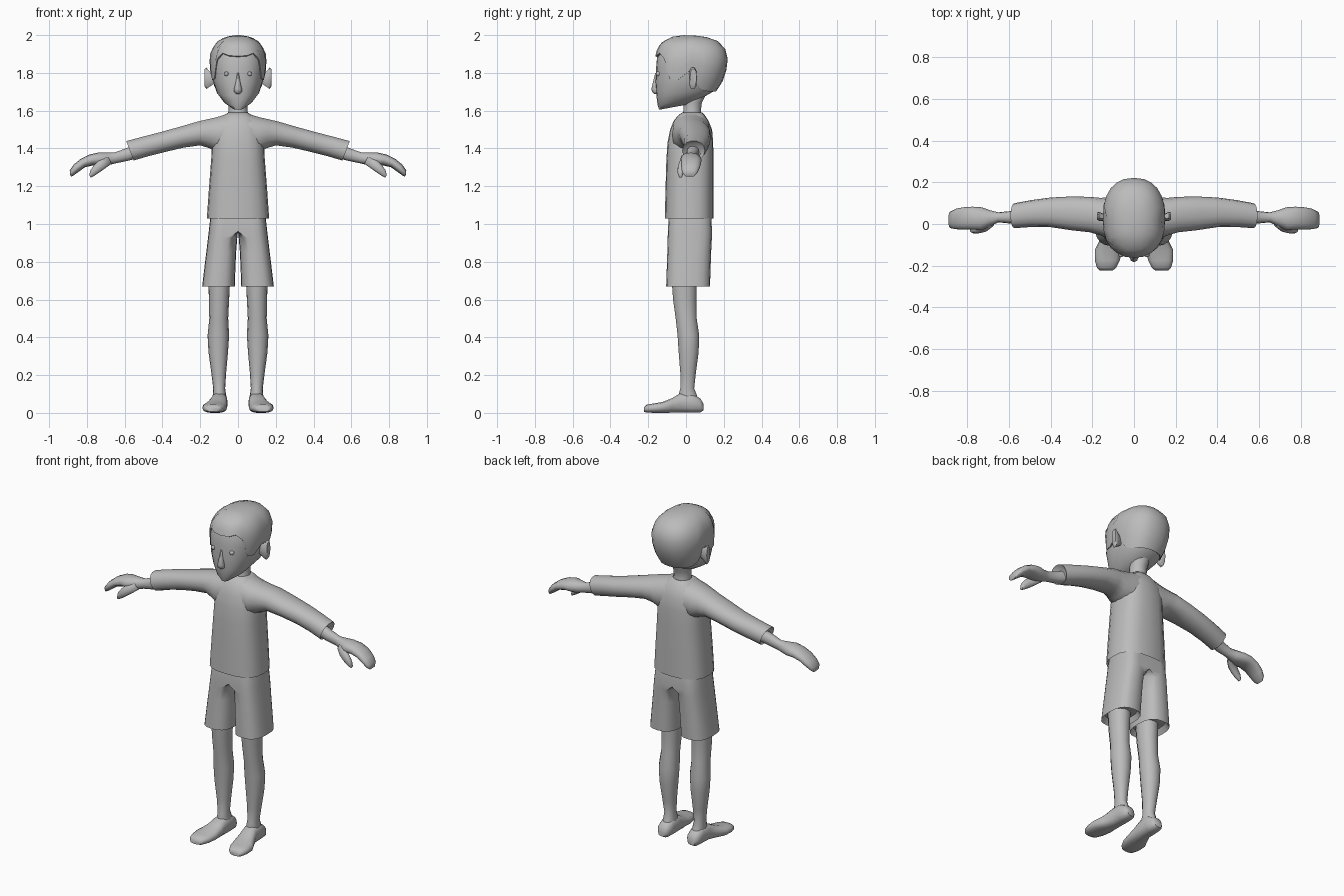
import bpy, bmesh, math

clay = bpy.data.materials.new("plain grey")
clay.diffuse_color = (0.5, 0.5, 0.5, 1)


def spow(v, p):
    return math.copysign(abs(v) ** p, v)


def loop(n, p=1.0):
    """Unit rounded loop; p below 1 makes it boxier."""
    return [(spow(math.cos(2 * math.pi * i / n), p), spow(math.sin(2 * math.pi * i / n), p))
            for i in range(n)]


def loft(name, rings, mirror=False, angle=40, drop=None):
    """Skin a stack of equal rings, cap both ends, optionally mirror in x."""
    bm = bmesh.new()
    rows = [[bm.verts.new(c) for c in r] for r in rings]
    n = len(rows[0])
    for a, b in zip(rows, rows[1:]):
        for i in range(n):
            j = (i + 1) % n
            bm.faces.new((a[i], a[j], b[j], b[i]))
    bm.faces.new(rows[0])
    bm.faces.new(rows[-1])
    bmesh.ops.recalc_face_normals(bm, faces=bm.faces)
    if drop:
        bmesh.ops.delete(bm, geom=[f for f in bm.faces if drop(f)], context='FACES')
    me = bpy.data.meshes.new(name)
    bm.to_mesh(me)
    bm.free()
    me.materials.append(clay)
    me.shade_smooth()
    me.set_sharp_from_angle(angle=math.radians(angle))
    ob = bpy.data.objects.new(name, me)
    bpy.context.collection.objects.link(ob)
    if mirror:
        m = ob.modifiers.new("mirror", 'MIRROR')
        m.merge_threshold = 0.0005
    return ob


def flat_ring(z, x0, x1, y0, y1, n=16, p=0.85):
    """Level ring between x and y limits."""
    cx, cy, rx, ry = (x0 + x1) / 2, (y0 + y1) / 2, (x1 - x0) / 2, (y1 - y0) / 2
    return [(cx + rx * c, cy + ry * s, z) for c, s in loop(n, p)]


def side_ring(x, z0, z1, y0, y1, tilt=0.0, n=14, p=0.9):
    """Ring across the x axis; tilt leans its top outwards."""
    cz, cy, rz, ry = (z0 + z1) / 2, (y0 + y1) / 2, (z1 - z0) / 2, (y1 - y0) / 2
    return [(x + tilt * rz * s, cy + ry * c, cz + rz * s) for c, s in loop(n, p)]


def deep_ring(y, x0, x1, z0, z1, n=14, p=0.8):
    """Ring across the y axis."""
    cx, cz, rx, rz = (x0 + x1) / 2, (z0 + z1) / 2, (x1 - x0) / 2, (z1 - z0) / 2
    return [(cx + rx * c, y, cz + rz * s) for c, s in loop(n, p)]


# Shirt body with recessed hem
loft("shirt_body", [flat_ring(z, -w, w, f, b, 20, 0.75) for z, w, f, b in (
    (1.06, 0.145, -0.09, 0.125), (1.03, 0.165, -0.112, 0.145), (1.20, 0.153, -0.108, 0.145),
    (1.34, 0.142, -0.104, 0.145), (1.43, 0.137, -0.098, 0.144), (1.50, 0.127, -0.084, 0.138),
    (1.545, 0.105, -0.066, 0.12), (1.575, 0.075, -0.042, 0.10), (1.59, 0.052, -0.02, 0.085))])

# Sleeves with recessed cuffs
loft("sleeve", [side_ring(*r) for r in (
    (0.05, 1.38, 1.587, -0.075, 0.13, 0), (0.11, 1.375, 1.567, -0.075, 0.13, 0.05),
    (0.16, 1.40, 1.555, -0.055, 0.125, 0.1), (0.21, 1.415, 1.542, -0.04, 0.13, 0.15),
    (0.30, 1.403, 1.515, -0.03, 0.132, 0.2), (0.40, 1.38, 1.487, -0.015, 0.127, 0.25),
    (0.49, 1.358, 1.463, -0.014, 0.115, 0.3), (0.572, 1.335, 1.44, -0.02, 0.10, 0.38),
    (0.555, 1.35, 1.425, 0.0, 0.08, 0.38))], True)

# Forearm and mitten hand
loft("hand", [side_ring(*r, n=12) for r in (
    (0.52, 1.355, 1.425, 0.005, 0.075, 0.3), (0.59, 1.335, 1.398, 0.002, 0.062, 0.3),
    (0.65, 1.322, 1.378, 0.008, 0.056, 0.2), (0.69, 1.312, 1.378, -0.01, 0.066, 0.2),
    (0.73, 1.308, 1.378, -0.03, 0.08, 0.3), (0.775, 1.311, 1.368, -0.026, 0.083, 0.4),
    (0.82, 1.301, 1.346, -0.026, 0.08, 0.5), (0.855, 1.278, 1.316, -0.025, 0.073, 0.7),
    (0.88, 1.258, 1.285, -0.02, 0.06, 0.8), (0.887, 1.25, 1.262, -0.005, 0.045, 0.5))], True, 60)

# Thumb
loft("thumb", [side_ring(*r, n=10) for r in (
    (0.68, 1.318, 1.362, -0.012, 0.03, 0.5), (0.715, 1.296, 1.342, -0.038, 0.006, 0.7),
    (0.745, 1.275, 1.315, -0.045, -0.008, 0.8), (0.77, 1.256, 1.286, -0.045, -0.014, 0.8),
    (0.784, 1.245, 1.258, -0.038, -0.02, 0.5))], True, 60)


# Shorts: half hips running into one leg, mirrored; inner wall flattened at the hips
def shorts_ring(z, x0, x1, y0, y1, hip):
    ring = flat_ring(z, x0, x1, y0, y1, 20, 0.75)
    mid = (x0 + x1) / 2
    return [(0.0 if hip and x < mid - 0.01 else x, y, z) for x, y, z in ring]


loft("shorts", [shorts_ring(*r) for r in (
    (1.07, 0, 0.140, -0.085, 0.128, True), (1.03, 0, 0.147, -0.092, 0.134, True),
    (0.96, 0, 0.155, -0.096, 0.138, True), (0.925, 0.004, 0.159, -0.097, 0.137, False),
    (0.85, 0.010, 0.168, -0.099, 0.133, False), (0.76, 0.014, 0.179, -0.102, 0.13, False),
    (0.668, 0.017, 0.19, -0.105, 0.127, False), (0.70, 0.03, 0.17, -0.085, 0.105, False))],
    True, 45, lambda f: all(v.co.x < 1e-4 for v in f.verts))

# Legs
loft("leg", [flat_ring(*r, n=14, p=0.95) for r in (
    (0.74, 0.04, 0.158, -0.08, 0.06), (0.60, 0.047, 0.154, -0.07, 0.056),
    (0.50, 0.052, 0.152, -0.056, 0.058), (0.41, 0.047, 0.161, -0.046, 0.071),
    (0.32, 0.053, 0.156, -0.04, 0.068), (0.21, 0.063, 0.141, -0.031, 0.053),
    (0.13, 0.068, 0.131, -0.031, 0.044), (0.09, 0.062, 0.134, -0.042, 0.06),
    (0.04, 0.06, 0.134, -0.04, 0.07))], True, 60)

# Feet, heel to toe
loft("foot", [deep_ring(*r) for r in (
    (0.092, 0.075, 0.122, 0.012, 0.05), (0.075, 0.06, 0.137, 0.002, 0.078),
    (0.03, 0.055, 0.142, 0, 0.105), (-0.03, 0.056, 0.145, 0, 0.105),
    (-0.075, 0.056, 0.163, 0, 0.078), (-0.125, 0.058, 0.188, 0, 0.058),
    (-0.175, 0.068, 0.188, 0, 0.05), (-0.208, 0.085, 0.178, 0.001, 0.044),
    (-0.222, 0.10, 0.165, 0.006, 0.03))], True, 50)

# Neck
loft("neck", [flat_ring(*r, n=14, p=1) for r in (
    (1.55, -0.06, 0.06, -0.03, 0.09), (1.60, -0.05, 0.05, -0.014, 0.08),
    (1.64, -0.05, 0.05, -0.014, 0.085), (1.71, -0.06, 0.06, -0.02, 0.12))])

# Head levels: front z, back z, half width, front y, back y
LEVELS = ((1.605, 1.64, 0.035, -0.142, 0.05), (1.628, 1.67, 0.075, -0.15, 0.09),
          (1.68, 1.71, 0.112, -0.157, 0.16), (1.75, 1.77, 0.133, -0.162, 0.193),
          (1.83, 1.84, 0.144, -0.158, 0.212), (1.90, 1.90, 0.141, -0.152, 0.212),
          (1.95, 1.955, 0.112, -0.128, 0.178), (1.982, 1.98, 0.068, -0.07, 0.11),
          (1.99, 1.988, 0.02, -0.01, 0.05))
N = 24


def head_point(t, i, grow=1.0):
    """Point on the head at level t and column i (0 is the front)."""
    k = min(int(t), len(LEVELS) - 2)
    zf, zb, hw, yf, yb = (a + (b - a) * (t - k) for a, b in zip(LEVELS[k], LEVELS[k + 1]))
    a = 2 * math.pi * i / N
    c, s = spow(math.cos(a), 0.85), spow(math.sin(a), 0.85)
    y = (yf + yb) / 2 - (yb - yf) / 2 * c
    z = zf + (zb - zf) * (1 - c) / 2
    return (hw * s * grow, 0.03 + (y - 0.03) * grow, 1.8 + (z - 1.8) * grow)


loft("head", [[head_point(t, i) for i in range(N)] for t in range(len(LEVELS))], angle=50)

# Hair shell: hairline level every 15 degrees from front to back
HAIRLINE = (4.78, 4.82, 5.0, 4.55, 3.2, 3.1, 3.7, 2.5, 2.1, 2.0, 1.95, 1.9, 1.9)
start = [HAIRLINE[min(i, N - i)] for i in range(N)]
rings = [[head_point(start[i], i, 0.98) for i in range(N)]]
for step in range(8):
    f = step / 7
    rings.append([head_point(start[i] + (8 - start[i]) * f, i, 1.05) for i in range(N)])
loft("hair", rings, angle=50)

# Ears
loft("ear", [side_ring(*r, n=10, p=0.8) for r in (
    (0.12, 1.745, 1.80, 0.015, 0.045), (0.15, 1.725, 1.81, 0.015, 0.05),
    (0.168, 1.712, 1.83, 0.015, 0.058), (0.178, 1.73, 1.822, 0.022, 0.056))], True, 50)

# Nose
loft("nose", [flat_ring(z, -w, w, f, -0.14, 8, 1) for z, w, f in (
    (1.688, 0.01, -0.168), (1.698, 0.02, -0.179), (1.715, 0.021, -0.183),
    (1.75, 0.013, -0.175), (1.80, 0.006, -0.163))], angle=60)

# Eyes
loft("eye", [deep_ring(y, 0.062 - r, 0.062 + r, 1.795 - r, 1.795 + r, 8, 1) for y, r in (
    (-0.135, 0.012), (-0.153, 0.012), (-0.158, 0.006))], True, 60)
